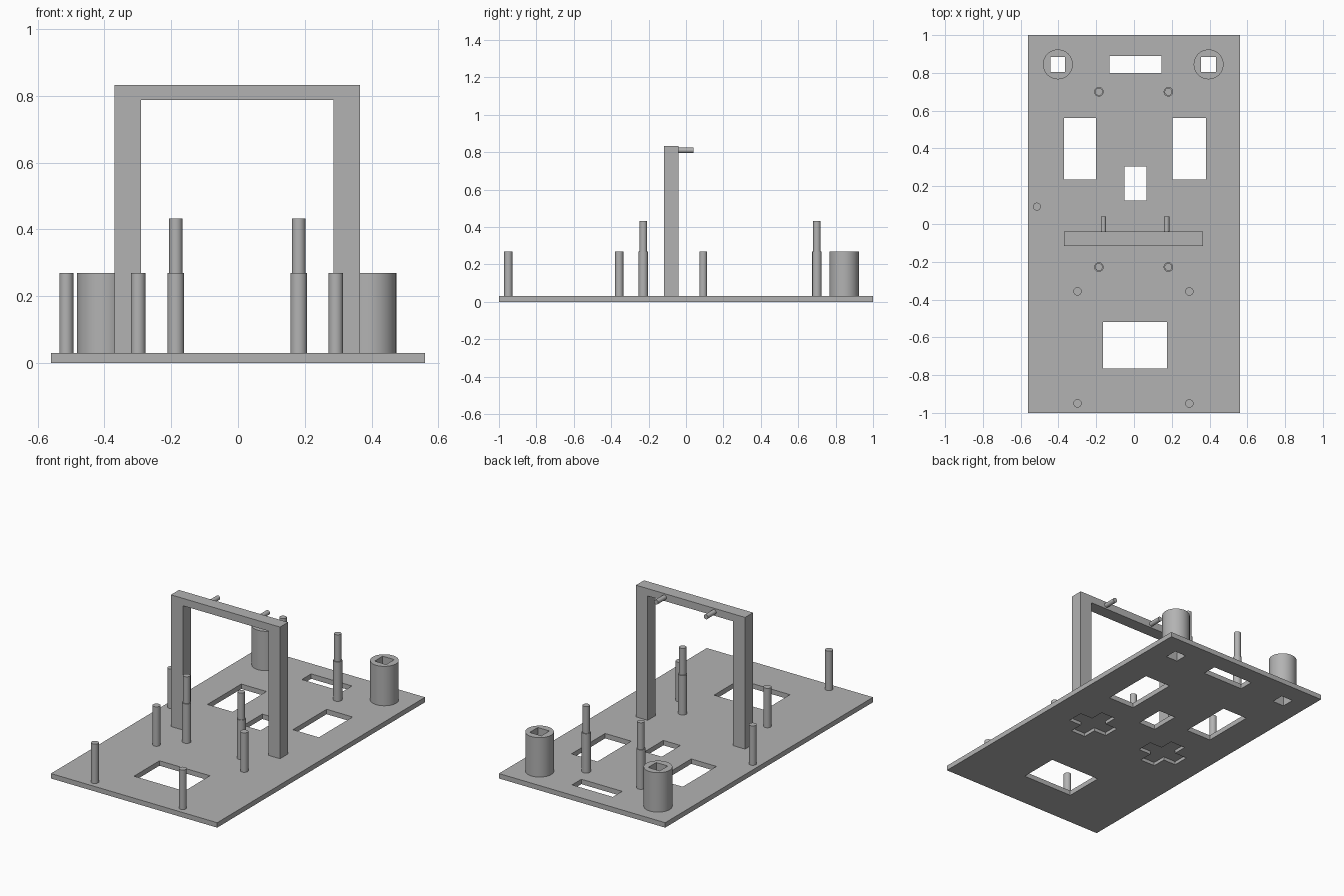
import bpy
import bmesh
from math import radians

cube = bpy.data.objects.get("Cube")
if cube:
    bpy.data.objects.remove(cube, do_unlink=True)

grey = bpy.data.materials.new("plain_grey")
grey.use_nodes = True
color = (0.45, 0.45, 0.45, 1)
grey.diffuse_color = color
grey.node_tree.nodes["Principled BSDF"].inputs["Base Color"].default_value = color

PLATE_TOP = 0.03
POST_TOP = 0.27


def box(name, x0, x1, y0, y1, z0, z1):
    bpy.ops.mesh.primitive_cube_add(size=1, location=((x0 + x1) / 2, (y0 + y1) / 2, (z0 + z1) / 2))
    ob = bpy.context.object
    ob.name = name
    ob.scale = (x1 - x0, y1 - y0, z1 - z0)
    bpy.ops.object.transform_apply(location=True, rotation=True, scale=True)
    ob.data.materials.append(grey)
    return ob


def rod(name, x, y, z0, z1, r, rotation=(0, 0, 0), sides=32):
    bpy.ops.mesh.primitive_cylinder_add(vertices=sides, radius=r, depth=z1 - z0,
                                        location=(x, y, (z0 + z1) / 2), rotation=rotation)
    ob = bpy.context.object
    ob.name = name
    ob.data.materials.append(grey)
    bpy.ops.object.shade_smooth_by_angle(angle=radians(30))
    return ob


def profile_solid(name, points, axis, start, end):
    """Extrude a closed 2D outline along y or z."""
    bm = bmesh.new()
    place = (lambda a, b: (a, start, b)) if axis == "y" else (lambda a, b: (a, b, start))
    face = bm.faces.new([bm.verts.new(place(a, b)) for a, b in points])
    out = bmesh.ops.extrude_face_region(bm, geom=[face])
    verts = [v for v in out["geom"] if isinstance(v, bmesh.types.BMVert)]
    move = (0, end - start, 0) if axis == "y" else (0, 0, end - start)
    bmesh.ops.translate(bm, verts=verts, vec=move)
    bmesh.ops.recalc_face_normals(bm, faces=bm.faces)
    mesh = bpy.data.meshes.new(name)
    bm.to_mesh(mesh)
    bm.free()
    ob = bpy.data.objects.new(name, mesh)
    bpy.context.collection.objects.link(ob)
    mesh.materials.append(grey)
    return ob


def cut(target, cutter):
    cutter.hide_render = True
    mod = target.modifiers.new("cut", "BOOLEAN")
    mod.operation = "DIFFERENCE"
    mod.solver = "EXACT"
    mod.object = cutter
    bpy.context.view_layer.objects.active = target
    bpy.ops.object.modifier_apply(modifier=mod.name)
    bpy.data.objects.remove(cutter, do_unlink=True)


# Base plate with rectangular openings
plate = box("base_plate", -0.56, 0.56, -1, 1, 0, PLATE_TOP)
openings = [
    (-0.13, 0.145, 0.80, 0.89),
    (-0.37, -0.20, 0.235, 0.56),
    (0.205, 0.38, 0.235, 0.56),
    (-0.05, 0.065, 0.125, 0.305),
    (-0.165, 0.175, -0.765, -0.52),
]
for x0, x1, y0, y1 in openings:
    cut(plate, box("opening_cutter", x0, x1, y0, y1, -0.1, 0.1))

# Cross-shaped recesses in the underside
L, W = 0.135, 0.05
cross = [(W, L), (W, W), (L, W), (L, -W), (W, -W), (W, -L),
         (-W, -L), (-W, -W), (-L, -W), (-L, W), (-W, W), (-W, L)]
for cx in (-0.265, 0.255):
    outline = [(cx + a, b - 0.06) for a, b in cross]
    cut(plate, profile_solid("recess_cutter", outline, "z", -0.05, 0.02))

# Round sockets with square holes passing through the plate
for side, x in (("right", -0.403), ("left", 0.395)):
    socket = rod(side + "_socket", x, 0.845, PLATE_TOP, POST_TOP, 0.079, sides=48)
    for part in (plate, socket):
        cut(part, box("square_cutter", x - 0.039, x + 0.039, 0.806, 0.884, -0.1, 0.4))

# Stepped posts
for end, y in (("back", 0.70), ("front", -0.228)):
    for side, x in (("right", -0.186), ("left", 0.182)):
        rod(f"{end}_{side}_post", x, y, PLATE_TOP, POST_TOP, 0.025)
        rod(f"{end}_{side}_post_tip", x, y, POST_TOP, 0.433, 0.02)

# Plain pegs
for end, y in (("middle", -0.357), ("front", -0.95)):
    for side, x in (("right", -0.299), ("left", 0.293)):
        rod(f"{end}_{side}_peg", x, y, PLATE_TOP, POST_TOP, 0.022)
rod("edge_peg", -0.514, 0.092, PLATE_TOP, POST_TOP, 0.021)

# Upright arch
arch = [(-0.37, PLATE_TOP), (-0.37, 0.832), (0.365, 0.832), (0.365, PLATE_TOP),
        (0.286, PLATE_TOP), (0.286, 0.787), (-0.29, 0.787), (-0.29, PLATE_TOP)]
profile_solid("arch", arch, "y", -0.117, -0.04)

# Small pins on the back of the arch
for side, x in (("right", -0.162), ("left", 0.173)):
    rod(side + "_arch_pin", x, 0, 0.77, 0.85, 0.014, rotation=(radians(90), 0, 0))
